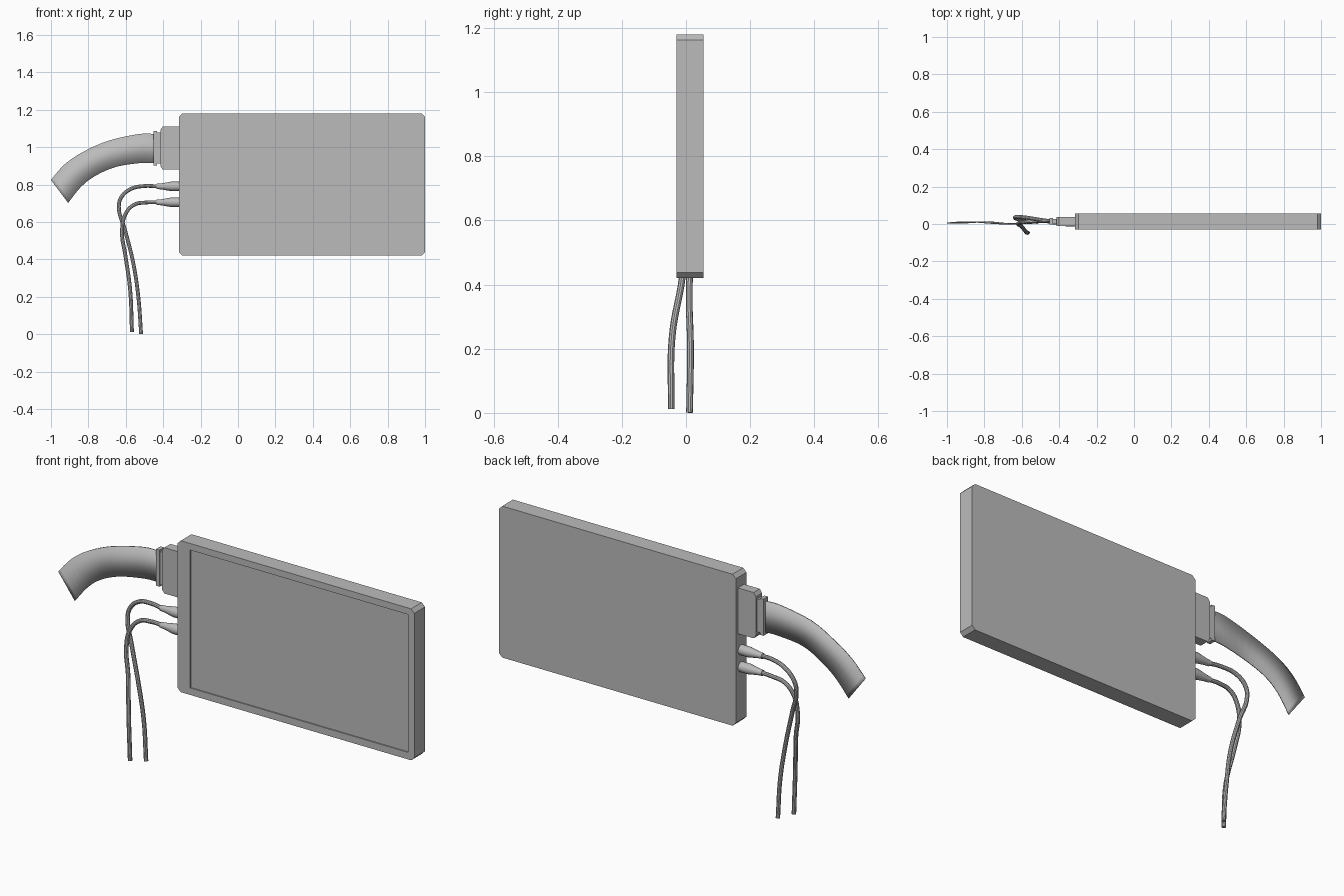
import bpy, bmesh, math
from mathutils import Vector

cube = bpy.data.objects.get("Cube")
if cube:
    bpy.data.objects.remove(cube, do_unlink=True)

GREY = (0.5, 0.5, 0.5, 1.0)
grey = bpy.data.materials.new("plain grey")
grey.use_nodes = True
grey.diffuse_color = GREY
grey.node_tree.nodes["Principled BSDF"].inputs["Base Color"].default_value = GREY


def add_object(name, mesh, smooth=False):
    obj = bpy.data.objects.new(name, mesh)
    bpy.context.collection.objects.link(obj)
    if not mesh.materials:
        mesh.materials.append(grey)
    if smooth:
        bpy.ops.object.select_all(action='DESELECT')
        obj.select_set(True)
        bpy.context.view_layer.objects.active = obj
        bpy.ops.object.shade_smooth_by_angle(angle=math.radians(35))
    return obj


def finish(name, bm, smooth=False):
    bmesh.ops.recalc_face_normals(bm, faces=bm.faces[:])
    mesh = bpy.data.meshes.new(name)
    bm.to_mesh(mesh)
    bm.free()
    return add_object(name, mesh, smooth)


def slab(name, outline, y0, y1, inset=None):
    """Extrude an x-z outline from y0 (front) to y1; inset = front recess (x0, x1, z0, z1, depth)."""
    bm = bmesh.new()
    front = [bm.verts.new((x, y0, z)) for x, z in outline]
    back = [bm.verts.new((x, y1, z)) for x, z in outline]
    n = len(outline)
    for i in range(n):
        j = (i + 1) % n
        bm.faces.new((front[i], front[j], back[j], back[i]))
    bm.faces.new(back)
    if not inset:
        bm.faces.new(front)
        return finish(name, bm)
    # Front bezel: each recess corner serves one chamfered outer corner
    x0, x1, z0, z1, depth = inset
    corners = [(x0, z0), (x1, z0), (x1, z1), (x0, z1)]
    rim = [bm.verts.new((x, y0, z)) for x, z in corners]
    floor = [bm.verts.new((x, y0 + depth, z)) for x, z in corners]
    for i in range(4):
        j = (i + 1) % 4
        bm.faces.new((front[2 * i], front[2 * i + 1], rim[i]))
        bm.faces.new((front[2 * i + 1], front[2 * j], rim[j], rim[i]))
        bm.faces.new((rim[i], rim[j], floor[j], floor[i]))
    bm.faces.new(floor)
    return finish(name, bm)


def lathe_x(name, profile, y, z, sides=20):
    """Turned part along x from (x, radius) pairs."""
    bm = bmesh.new()
    rings = []
    for x, r in profile:
        rings.append([bm.verts.new((x, y + r * math.cos(a), z + r * math.sin(a)))
                      for a in (2 * math.pi * k / sides for k in range(sides))])
    for a, b in zip(rings, rings[1:]):
        for i in range(sides):
            j = (i + 1) % sides
            bm.faces.new((a[i], a[j], b[j], b[i]))
    bm.faces.new(rings[0])
    bm.faces.new(rings[-1])
    return finish(name, bm, True)


def cable(name, points, radius):
    """Round cable following smooth points, turned into a mesh."""
    curve = bpy.data.curves.new(name + "_path", 'CURVE')
    curve.dimensions = '3D'
    curve.bevel_depth = radius
    curve.bevel_resolution = 3
    curve.resolution_u = 8
    curve.use_fill_caps = True
    spline = curve.splines.new('BEZIER')
    spline.bezier_points.add(len(points) - 1)
    for bp, co in zip(spline.bezier_points, points):
        bp.co = co
        bp.handle_left_type = bp.handle_right_type = 'AUTO'
    temp = bpy.data.objects.new(name + "_path", curve)
    bpy.context.collection.objects.link(temp)
    deps = bpy.context.evaluated_depsgraph_get()
    mesh = bpy.data.meshes.new_from_object(temp.evaluated_get(deps))
    bpy.data.objects.remove(temp, do_unlink=True)
    return add_object(name, mesh, True)


def catmull(p, steps):
    """Smooth a short list of vectors."""
    out = []
    for i in range(len(p) - 1):
        a, b, c, d = p[max(i - 1, 0)], p[i], p[i + 1], p[min(i + 2, len(p) - 1)]
        for s in range(steps):
            t = s / steps
            out.append(0.5 * (2 * b + (c - a) * t + (2 * a - 5 * b + 4 * c - d) * t * t
                              + (3 * b - a - 3 * c + d) * t ** 3))
    return out + [p[-1]]


# Flat panel housing with clipped corners and a recessed screen
X0, X1, Z0, Z1, C = -0.315, 1.0, 0.42, 1.18, 0.018
slab("panel_housing",
     [(X0, Z0 + C), (X0 + C, Z0), (X1 - C, Z0), (X1, Z0 + C),
      (X1, Z1 - C), (X1 - C, Z1), (X0 + C, Z1), (X0, Z1 - C)],
     -0.03, 0.055, inset=(-0.245, 0.965, 0.455, 1.147, 0.006))

# Wide connector: plug body with tapered shoulders, neck and collar
slab("connector_plug",
     [(-0.415, 0.898), (-0.402, 0.88), (-0.312, 0.88),
      (-0.312, 1.11), (-0.402, 1.11), (-0.415, 1.092)], -0.011, 0.038)
slab("connector_neck",
     [(-0.438, 0.912), (-0.41, 0.912), (-0.41, 1.078), (-0.438, 1.078)], -0.001, 0.028)
slab("connector_collar",
     [(-0.452, 0.903), (-0.432, 0.903), (-0.432, 1.087), (-0.452, 1.087)], -0.004, 0.031)

# Ribbon cable: upper and lower edges sweep away with a slight ripple
upper = [(-0.445, 0.013, 1.07), (-0.53, 0.010, 1.07), (-0.70, 0.001, 1.032),
         (-0.84, 0.010, 0.968), (-0.93, 0.010, 0.905), (-1.0, 0.005, 0.825)]
lower = [(-0.445, 0.013, 0.915), (-0.52, 0.010, 0.915), (-0.65, 0.001, 0.895),
         (-0.76, 0.010, 0.848), (-0.84, 0.010, 0.787), (-0.908, 0.005, 0.702)]
bm = bmesh.new()
edges = [[bm.verts.new(v) for v in catmull([Vector(q) for q in side], 4)]
         for side in (upper, lower)]
for i in range(len(edges[0]) - 1):
    bm.faces.new((edges[0][i], edges[0][i + 1], edges[1][i + 1], edges[1][i]))
ribbon = finish("ribbon_cable", bm, True)
solid = ribbon.modifiers.new("thickness", 'SOLIDIFY')
solid.thickness = 0.006
solid.offset = 0

# Two tapered round plugs, each with a hanging cable
PLUG_Y = 0.012
for label, z in (("upper", 0.79), ("lower", 0.705)):
    lathe_x(label + "_round_plug",
            [(-0.312, 0.025), (-0.36, 0.025), (-0.41, 0.016), (-0.435, 0.014)], PLUG_Y, z)

cable("upper_cable",
      [(-0.43, PLUG_Y, 0.79), (-0.50, 0.022, 0.792), (-0.575, 0.034, 0.775),
       (-0.625, 0.038, 0.73), (-0.637, 0.034, 0.675), (-0.605, 0.02, 0.56),
       (-0.56, 0.01, 0.38), (-0.533, 0.014, 0.20), (-0.518, 0.011, 0.001)], 0.0105)
cable("lower_cable",
      [(-0.43, PLUG_Y, 0.705), (-0.49, 0.016, 0.704), (-0.555, 0.014, 0.692),
       (-0.60, 0.008, 0.645), (-0.62, 0.0, 0.55), (-0.602, -0.012, 0.42),
       (-0.577, -0.043, 0.24), (-0.567, -0.046, 0.012)], 0.0105)
